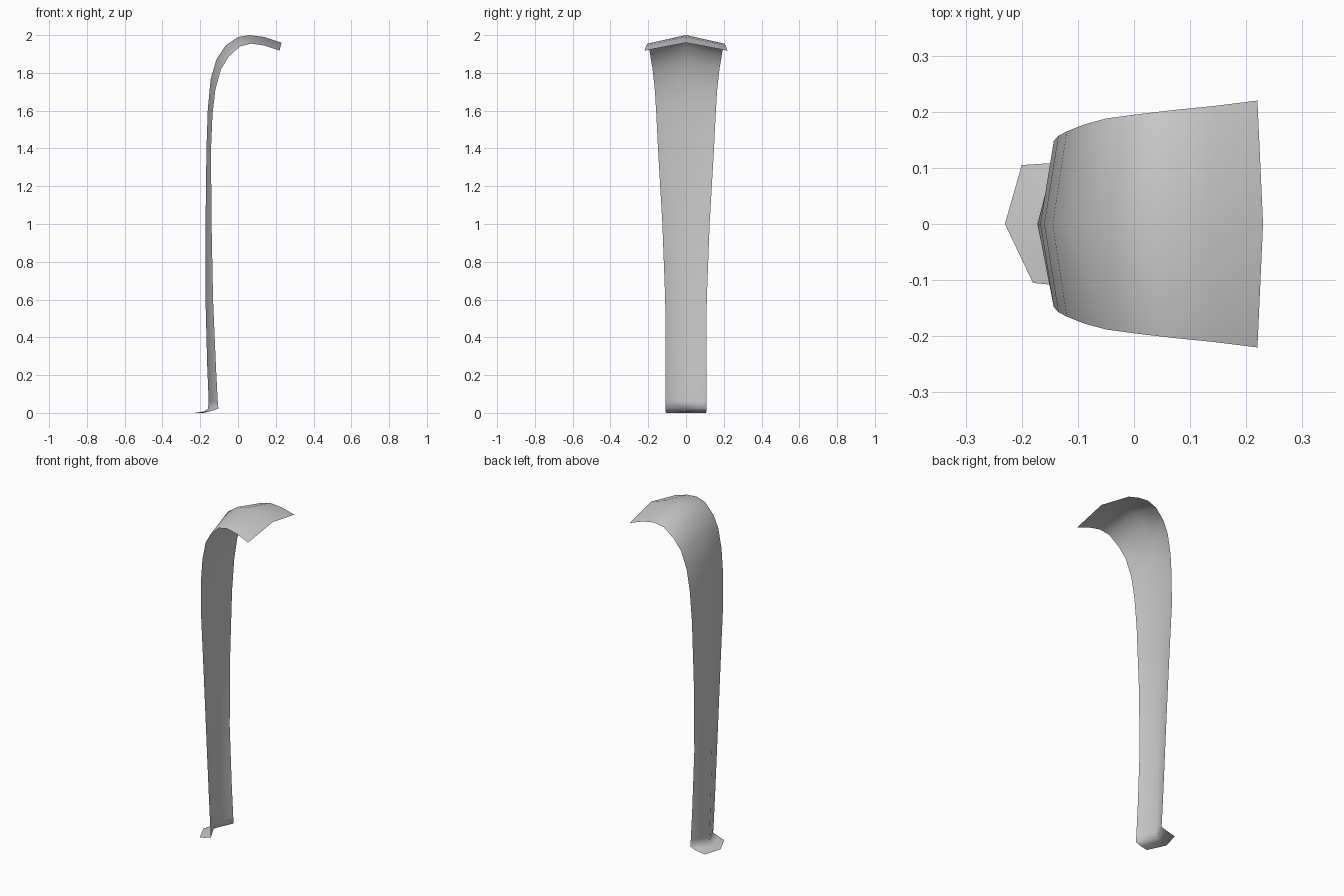
import bpy
import bmesh

cube = bpy.data.objects.get("Cube")
if cube:
    bpy.data.objects.remove(cube, do_unlink=True)

# Plain grey surface
grey = bpy.data.materials.new("plain_grey")
grey.use_nodes = True
colour = (0.6, 0.6, 0.6, 1)
grey.diffuse_color = colour
grey.node_tree.nodes["Principled BSDF"].inputs["Base Color"].default_value = colour

# Ribs from the hooked lip down to the foot:
# ridge x, ridge z, edge x, edge z, half width
RIBS = [
    (.23, 1.96, .22, 1.918, .22),
    (.14, 1.99, .14, 1.945, .21),
    (.06, 2.0, .07, 1.955, .203),
    (0, 1.99, .01, 1.94, .196),
    (-.065, 1.945, -.05, 1.885, .188),
    (-.115, 1.87, -.09, 1.82, .177),
    (-.145, 1.765, -.12, 1.71, .165),
    (-.16, 1.605, -.135, 1.58, .157),
    (-.167, 1.395, -.143, 1.395, .148),
    (-.172, 1.0, -.14, 1.0, .125),
    (-.172, .6, -.132, .6, .11),
    (-.163, .25, -.117, .25, .108),
    (-.155, .06, -.107, .06, .108),
    (-.16, .02, -.104, .023, .108),
    (-.18, .008, -.14, .01, .109),
    (-.23, 0, -.19, 0, .105),
]

# Single curved sheet with a ridge along its middle
bm = bmesh.new()
rows = []
for cx, cz, ex, ez, w in RIBS:
    rows.append([bm.verts.new(p) for p in ((ex, -w, ez), (cx, 0, cz), (ex, w, ez))])

# Foot corners are slightly uneven
rows[-1][0].co.x += .01
rows[-1][2].co.x -= .01

for a, b in zip(rows, rows[1:]):
    for i in range(2):
        bm.faces.new((a[i], a[i + 1], b[i + 1], b[i]))

for f in bm.faces:
    f.smooth = True

mesh = bpy.data.meshes.new("curved_panel")
bm.to_mesh(mesh)
bm.free()
mesh.materials.append(grey)
panel = bpy.data.objects.new("curved_panel", mesh)
bpy.context.collection.objects.link(panel)
